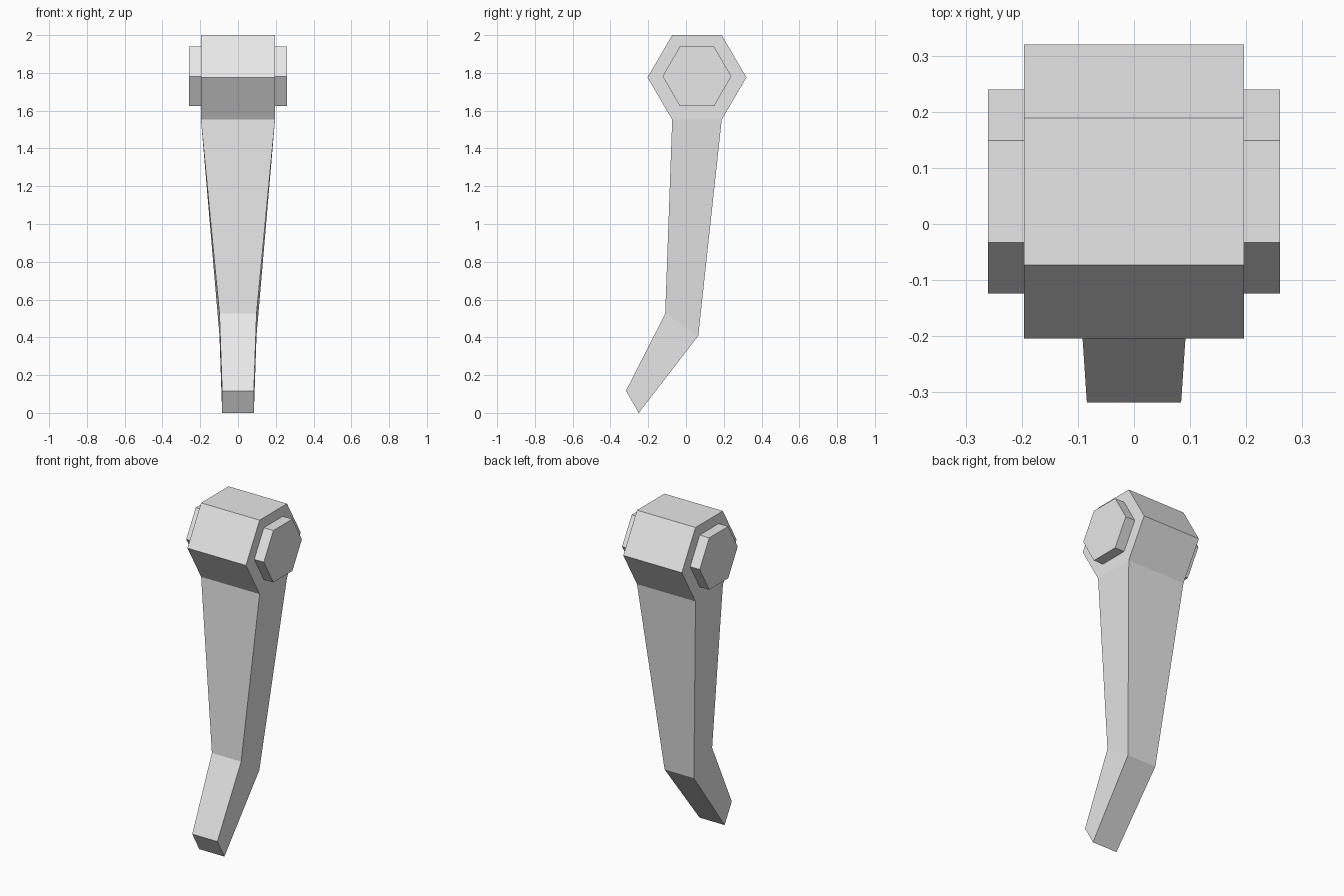
import bpy

# Remove the default cube
cube = bpy.data.objects.get("Cube")
if cube:
    bpy.data.objects.remove(cube, do_unlink=True)

# Single plain grey
GREY = (0.8, 0.8, 0.8, 1.0)
grey = bpy.data.materials.new("light_grey")
grey.use_nodes = True
grey.diffuse_color = GREY
grey.node_tree.nodes["Principled BSDF"].inputs["Base Color"].default_value = GREY


def loft(name, rings):
    """Join matching vertex rings with quads and cap both ends."""
    n = len(rings[0])
    verts = [v for ring in rings for v in ring]
    faces = [tuple(range(n))[::-1], tuple(range(len(verts) - n, len(verts)))]
    for r in range(len(rings) - 1):
        for i in range(n):
            a, b = r * n + i, r * n + (i + 1) % n
            faces.append((a, b, b + n, a + n))
    mesh = bpy.data.meshes.new(name)
    mesh.from_pydata(verts, [], faces)
    mesh.materials.append(grey)
    obj = bpy.data.objects.new(name, mesh)
    bpy.context.collection.objects.link(obj)
    return obj


def hex_prism(name, x0, x1, y, z, flat, reach, height):
    """Six-sided block along x with flat top and bottom."""
    profile = [(-reach, 0), (-flat, -height), (flat, -height),
               (reach, 0), (flat, height), (-flat, height)]
    return loft(name, [[(x, y + dy, z + dz) for dy, dz in profile] for x in (x0, x1)])


# Pivot head and the two end caps
hex_prism("pivot_head", -0.196, 0.196, 0.058, 1.776, 0.131, 0.262, 0.224)
hex_prism("left_cap", 0.196, 0.26, 0.058, 1.782, 0.091, 0.182, 0.157)
hex_prism("right_cap", -0.26, -0.196, 0.058, 1.782, 0.091, 0.182, 0.157)

# Tapered arm with bent foot: front and back edges as (half width, y, z)
sections = [((0.084, -0.318, 0.117), (0.084, -0.25, 0.0)),
            ((0.098, -0.11, 0.525), (0.098, 0.065, 0.408)),
            ((0.196, -0.073, 1.552), (0.196, 0.189, 1.552))]
loft("arm", [[(-fw, fy, fz), (fw, fy, fz), (bw, by, bz), (-bw, by, bz)]
             for (fw, fy, fz), (bw, by, bz) in sections])
